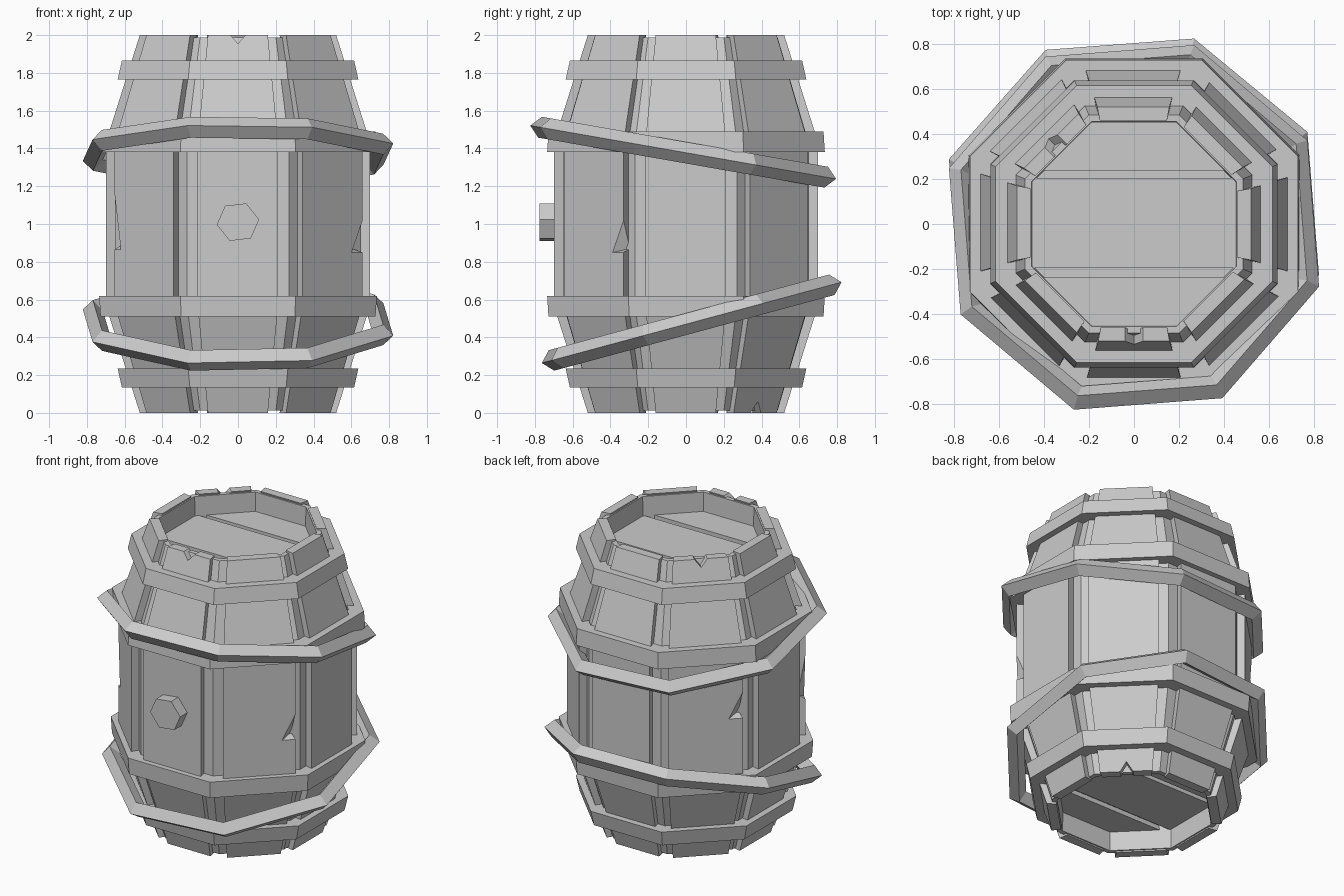
import bpy, bmesh, random
from math import pi, tan, radians, cos, sin
from mathutils import Matrix, Vector

if "Cube" in bpy.data.objects:
    bpy.data.objects.remove(bpy.data.objects["Cube"])

random.seed(4)


def add_object(name, bm):
    bmesh.ops.recalc_face_normals(bm, faces=bm.faces)
    me = bpy.data.meshes.new(name)
    bm.to_mesh(me)
    bm.free()
    ob = bpy.data.objects.new(name, me)
    bpy.context.collection.objects.link(ob)
    return ob


def bridge(bm, rings, closed):
    n = len(rings[0])
    count = len(rings) if closed else len(rings) - 1
    for i in range(count):
        a, b = rings[i], rings[(i + 1) % len(rings)]
        for j in range(n):
            k = (j + 1) % n
            bm.faces.new((a[j], a[k], b[k], b[j]))
    if not closed:
        bm.faces.new(rings[0])
        bm.faces.new(rings[-1])


def octagon_lathe(name, profile, closed=True, turn=22.5):
    """Eight-sided lathe; profile is (distance to flat side, z)."""
    bm = bmesh.new()
    rings = []
    for a, z in profile:
        r = a / cos(pi / 8)
        angles = [radians(turn + 45 * i) for i in range(8)]
        rings.append([bm.verts.new((r * cos(t), r * sin(t), z)) for t in angles])
    bridge(bm, rings, closed)
    return add_object(name, bm)


# Recessed core with sunken floors at both ends
octagon_lathe("barrel_core", [(.45, .17), (.455, .012), (.485, .012), (.65, .57), (.65, 1.43),
                              (.485, 1.988), (.455, 1.988), (.45, 1.83)], closed=False)


# Staves
def stave(k):
    bm = bmesh.new()
    left, right = (random.uniform(.30, .335) for _ in range(2))
    rings = []
    for a, z in [(.52, 0), (.70, .57), (.70, 1.43), (.52, 2)]:
        i = a - .06
        rings.append([bm.verts.new(p) for p in
                      [(a, -left * a, z), (a, right * a, z), (i, right * a * .93, z), (i, -left * a * .93, z)]])
    bridge(bm, rings, False)
    bm.transform(Matrix.Rotation(radians(45 * k), 4, 'Z'))
    return add_object("stave_%d" % (k + 1), bm)


staves = [stave(k) for k in range(8)]


# Chips broken out of the staves: stave index, sideways offset, distance, z, width, height
chips = [(6, 0, .49, 2.0, .04, .045), (3, 0, .49, 2.0, .04, .05), (1, 0, .49, 0, .04, .06),
         (7, .23, .70, .93, .09, .12), (5, -.23, .70, 1.0, .06, .2), (3, .23, .70, 1.08, .10, .13)]
for n, (k, side, dist, z, w, h) in enumerate(chips):
    bm = bmesh.new()
    if dist < .6:       # rim chips pass right through
        rings = [[bm.verts.new((x, side + s * w, z + t * h)) for s, t in [(-1, 0), (0, -1), (1, 0), (0, 1)]]
                 for x in (.4, .6)]
        bridge(bm, rings, False)
    else:               # edge chips taper inward
        base = [bm.verts.new((dist + .01, side + s * w, z + t * h)) for s, t in [(-1, -.7), (1, -.7), (.1, 1)]]
        tip = bm.verts.new((dist - .10, side * 1.1, z - h * .4))
        bm.faces.new(base)
        for j in range(3):
            bm.faces.new((base[j], base[(j + 1) % 3], tip))
    bm.transform(Matrix.Rotation(radians(45 * k), 4, 'Z'))
    cutter = add_object("chip_cutter_%d" % n, bm)
    cutter.hide_render = True
    cutter.hide_set(True)
    mod = staves[k].modifiers.new("chip", 'BOOLEAN')
    mod.operation, mod.solver, mod.object = 'DIFFERENCE', 'EXACT', cutter

# Straight hoops, mirrored about mid height
for end, flip in (("top", False), ("bottom", True)):
    for name, z0, z1, a0, a1 in [("end_hoop", 1.765, 1.865, .637, .615), ("middle_hoop", 1.38, 1.49, .735, .728)]:
        prof = [(a0, z0), (a1, z1), (a1 - .09, z1), (a0 - .09, z0)]
        if flip:
            prof = [(a, 2 - z) for a, z in prof]
        octagon_lathe(end + "_" + name, prof)

# Loose tilted hoops with a diamond section
R, r, c = .808, .056, cos(pi / 8)
for name, y, z, tilt in [("upper_loose_hoop", -.015, 1.38, -9.9), ("lower_loose_hoop", .03, .478, 15.1)]:
    ob = octagon_lathe(name, [((R + r) * c, 0), (R * c, r), ((R - r) * c, 0), (R * c, -r)], turn=27)
    ob.location = (0, y, z)
    ob.rotation_euler.x = radians(tilt)

# Lid planks at both ends
side_plank = [(-.415, .237), (.415, .237), (.19, .46), (-.19, .46)]
planks = [("middle", [(-.46, -.195), (.46, -.195), (.46, .205), (-.46, .205)]),
          ("back", side_plank), ("front", [(x, -y) for x, y in side_plank])]
for end, z0, z1 in [("top", 1.80, 1.86), ("bottom", .14, .20)]:
    for name, poly in planks:
        bm = bmesh.new()
        bridge(bm, [[bm.verts.new((x, y, z)) for x, y in poly] for z in (z0, z1)], False)
        add_object("%s_lid_%s_plank" % (end, name), bm)

# Six-sided bung on the front
bm = bmesh.new()
bridge(bm, [[bm.verts.new((.113 * cos(radians(7 + 60 * i)), y, 1.01 + .108 * sin(radians(7 + 60 * i))))
             for i in range(6)] for y in (-.775, -.66)], False)
add_object("bung", bm)
